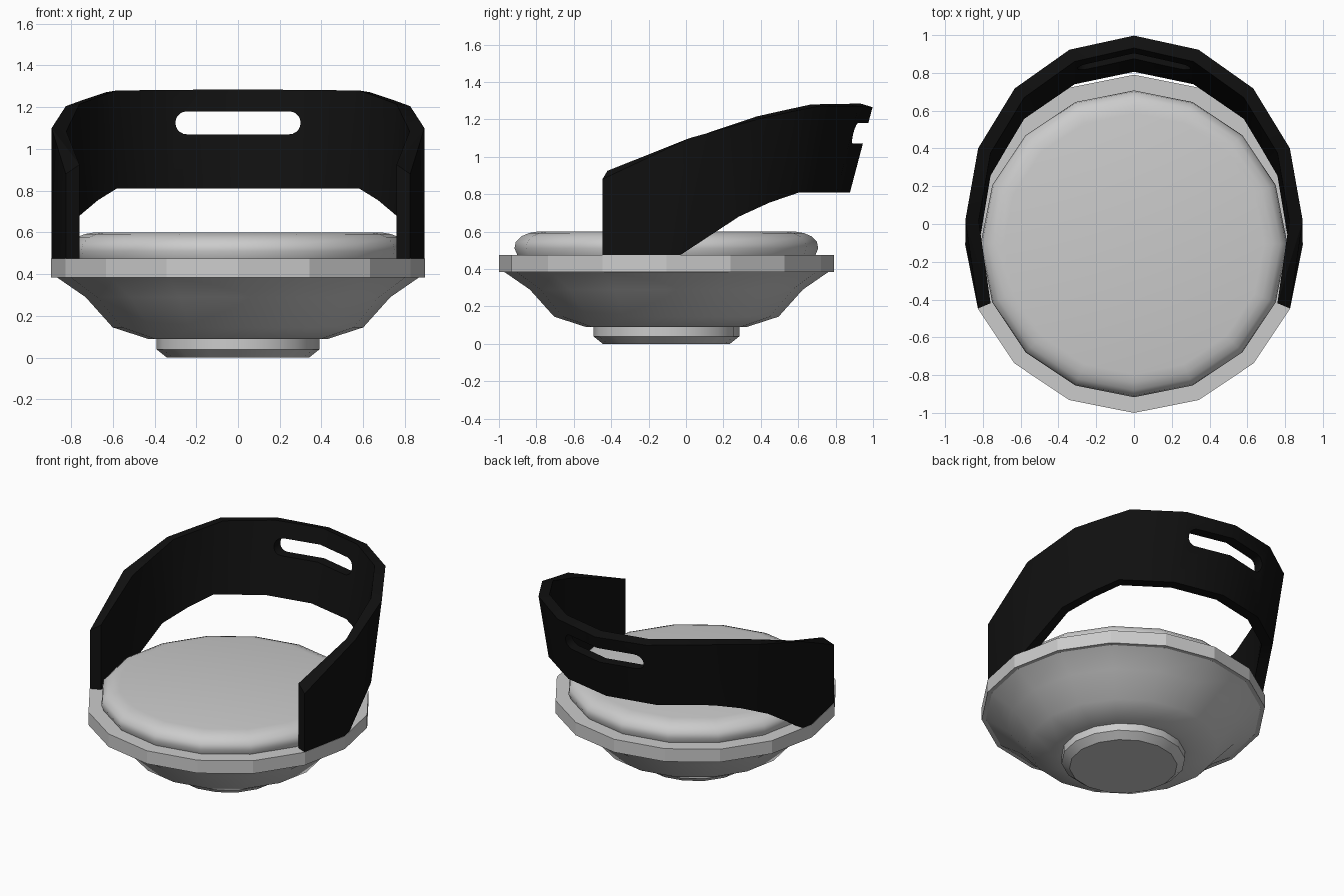
import bpy, bmesh
from math import sin, cos, pi, radians

if "Cube" in bpy.data.objects:
    bpy.data.objects.remove(bpy.data.objects["Cube"])

SIDES = 16
CY = -0.105          # centre of the round seat in y


def make_object(name, bm, smooth=None):
    bmesh.ops.recalc_face_normals(bm, faces=bm.faces)
    mesh = bpy.data.meshes.new(name)
    bm.to_mesh(mesh)
    bm.free()
    ob = bpy.data.objects.new(name, mesh)
    bpy.context.collection.objects.link(ob)
    if smooth:
        shade(ob, smooth)
    return ob


def shade(ob, angle):
    bpy.ops.object.select_all(action='DESELECT')
    ob.select_set(True)
    bpy.context.view_layer.objects.active = ob
    bpy.ops.object.shade_smooth_by_angle(angle=radians(angle))


def lathe(name, profile, smooth=None):
    """Revolve an (r, z) profile into a 16-sided capped solid."""
    bm = bmesh.new()
    rings = [[bm.verts.new((r * cos(2 * pi * i / SIDES), CY + r * sin(2 * pi * i / SIDES), z))
              for i in range(SIDES)] for r, z in profile]
    for a, b in zip(rings, rings[1:]):
        for i in range(SIDES):
            j = (i + 1) % SIDES
            bm.faces.new((a[i], a[j], b[j], b[i]))
    bm.faces.new(rings[0])
    bm.faces.new(rings[-1])
    return make_object(name, bm, smooth)


# Foot, bowl-shaped underside, rim and cushion
lathe("foot", [(0.34, 0), (0.39, 0.04), (0.39, 0.10)], 30)
lathe("bowl", [(0.38, 0.09), (0.43, 0.09), (0.60, 0.145), (0.73, 0.29), (0.875, 0.39)], 40)
lathe("rim", [(0.87, 0.385), (0.895, 0.385), (0.895, 0.475), (0.79, 0.475)])
lathe("cushion", [(0.795, 0.47), (0.812, 0.51), (0.805, 0.545), (0.775, 0.575),
                  (0.735, 0.592), (0.69, 0.6)], 50)


# Backrest: leaning band that follows the 16-sided rim, rising towards the back
def on_polygon(t, r):
    k = int(t // 1)
    f = t - k
    a, b = k * 2 * pi / SIDES, (k + 1) * 2 * pi / SIDES
    return (r * ((1 - f) * cos(a) + f * cos(b)), CY + r * ((1 - f) * sin(a) + f * sin(b)))


# side step, lean, bottom z, outer top z, inner top z
stations = [
    (-1, 0.0, 0.475, 0.88, 0.925),
    (0, 0.2, 0.475, 1.10, 1.085),
    (0.22, 0.205, 0.475, 1.123, 1.115),
    (1, 0.225, 0.68, 1.205, 1.215),
    (1.5, 0.232, 0.755, 1.24, 1.248),
    (2, 0.24, 0.81, 1.272, 1.28),
    (3, 0.255, 0.81, 1.27, 1.283),
    (4, 0.265, 0.81, 1.265, 1.285),
]
stations += [(8 - s[0],) + s[1:] for s in reversed(stations[:-1])]

bm = bmesh.new()
sections = []
for t, lean, low, top_out, top_in in stations:
    section = []
    for r, z in ((0.893, low), (0.893, top_out), (0.822, top_in), (0.822, low)):
        x, y = on_polygon(t, r)
        section.append(bm.verts.new((x, y + lean * (z - 0.475), z)))
    sections.append(section)
for a, b in zip(sections, sections[1:]):
    for i in range(4):
        j = (i + 1) % 4
        bm.faces.new((a[i], a[j], b[j], b[i]))
bm.faces.new(sections[0])
bm.faces.new(sections[-1])
bmesh.ops.triangulate(bm, faces=bm.faces)
backrest = make_object("backrest", bm)

# Rounded hand slot cut through the backrest
bm = bmesh.new()
R, HALF, ZC, N = 0.055, 0.245, 1.125, 10
outline = []
for side, start in ((1, -pi / 2), (-1, pi / 2)):
    for i in range(N + 1):
        a = start + pi * i / N
        outline.append((side * HALF + R * cos(a), ZC + R * sin(a)))
front = [bm.verts.new((x, 0.5, z)) for x, z in outline]
back = [bm.verts.new((x, 1.3, z)) for x, z in outline]
for i in range(len(front)):
    j = (i + 1) % len(front)
    bm.faces.new((front[i], front[j], back[j], back[i]))
bm.faces.new(front)
bm.faces.new(back)
cutter = make_object("slot_cutter", bm)
cutter.hide_render = True

mod = backrest.modifiers.new("slot", 'BOOLEAN')
mod.operation = 'DIFFERENCE'
mod.solver = 'EXACT'
mod.object = cutter
bpy.context.view_layer.objects.active = backrest
bpy.ops.object.modifier_apply(modifier=mod.name)
bpy.data.objects.remove(cutter)
shade(backrest, 30)

black = bpy.data.materials.new("black")
black.diffuse_color = (0.005, 0.005, 0.005, 1)
black.use_nodes = True
black.node_tree.nodes["Principled BSDF"].inputs["Base Color"].default_value = black.diffuse_color
backrest.data.materials.clear()
backrest.data.materials.append(black)
